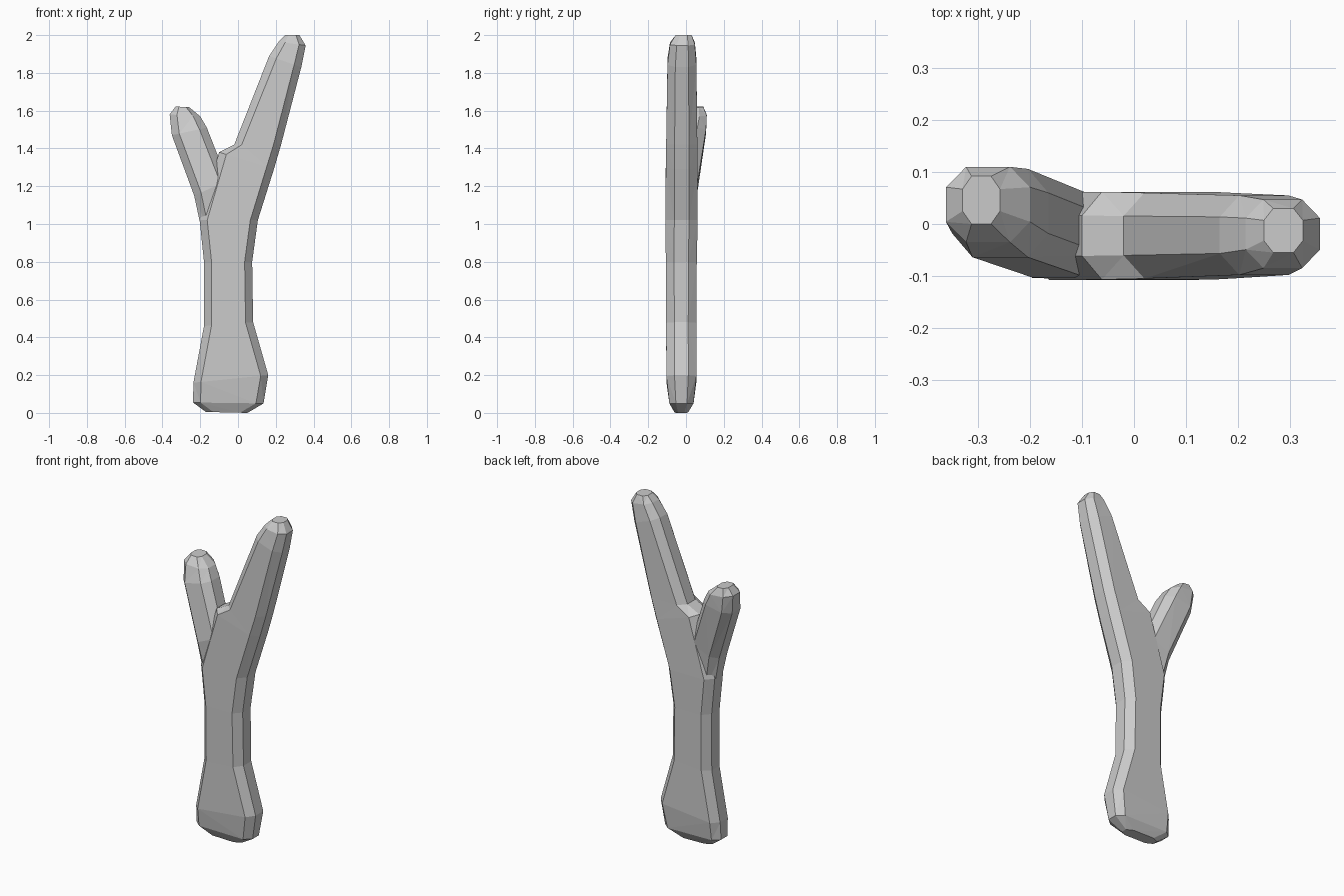
import bpy, bmesh

if "Cube" in bpy.data.objects:
    bpy.data.objects.remove(bpy.data.objects["Cube"])


def loft(name, sections):
    """Skin chamfered octagons; each spans a left to a right (x, z) point and a y range."""
    bm = bmesh.new()
    rings = []
    for xl, zl, xr, zr, y0, y1 in sections:
        w = ((xr - xl) ** 2 + (zr - zl) ** 2) ** 0.5
        c = min(0.04 / w, 0.24)          # chamfer along the width
        d = (y1 - y0) * 0.27             # chamfer along the depth
        outline = [(c, y0), (1 - c, y0), (1, y0 + d), (1, y1 - d),
                   (1 - c, y1), (c, y1), (0, y1 - d), (0, y0 + d)]
        rings.append([bm.verts.new((xl + (xr - xl) * t, y, zl + (zr - zl) * t))
                      for t, y in outline])
    for a, b in zip(rings, rings[1:]):
        for i in range(8):
            j = (i + 1) % 8
            bm.faces.new((a[i], a[j], b[j], b[i]))
    bm.faces.new(rings[0][::-1])
    bm.faces.new(rings[-1])
    bmesh.ops.triangulate(bm, faces=bm.faces[:])
    bmesh.ops.recalc_face_normals(bm, faces=bm.faces[:])
    mesh = bpy.data.meshes.new(name)
    bm.to_mesh(mesh)
    bm.free()
    ob = bpy.data.objects.new(name, mesh)
    bpy.context.collection.objects.link(ob)
    return ob


# Trunk with the flared foot, continuing into the long right branch
trunk = loft("forked_stick", [
    (-0.17, 0.005, 0.05, 0.00, -0.06, 0.01),
    (-0.238, 0.055, 0.135, 0.05, -0.088, 0.04),
    (-0.236, 0.16, 0.16, 0.20, -0.104, 0.055),
    (-0.180, 0.46, 0.08, 0.48, -0.105, 0.055),
    (-0.180, 0.80, 0.075, 0.80, -0.107, 0.057),
    (-0.203, 1.02, 0.105, 1.02, -0.108, 0.062),
    (-0.100, 1.38, 0.19, 1.29, -0.107, 0.062),
    (-0.020, 1.42, 0.228, 1.42, -0.105, 0.06),
    (0.165, 1.89, 0.335, 1.83, -0.098, 0.055),
    (0.215, 1.965, 0.358, 1.945, -0.085, 0.047),
    (0.250, 2.00, 0.325, 2.00, -0.055, 0.03),
])

# Short left branch, leaning backwards
branch = loft("left_branch", [
    (-0.185, 0.93, -0.02, 1.03, -0.085, 0.035),
    (-0.232, 1.15, -0.055, 1.23, -0.103, 0.06),
    (-0.350, 1.47, -0.165, 1.51, -0.064, 0.106),
    (-0.362, 1.58, -0.200, 1.57, -0.035, 0.11),
    (-0.330, 1.622, -0.258, 1.618, 0.00, 0.092),
])

# Merge the branch into the trunk
union = trunk.modifiers.new("join_branch", "BOOLEAN")
union.operation = "UNION"
union.solver = "EXACT"
union.object = branch
bpy.context.view_layer.objects.active = trunk
bpy.ops.object.modifier_apply(modifier=union.name)
bpy.data.objects.remove(branch, do_unlink=True)
